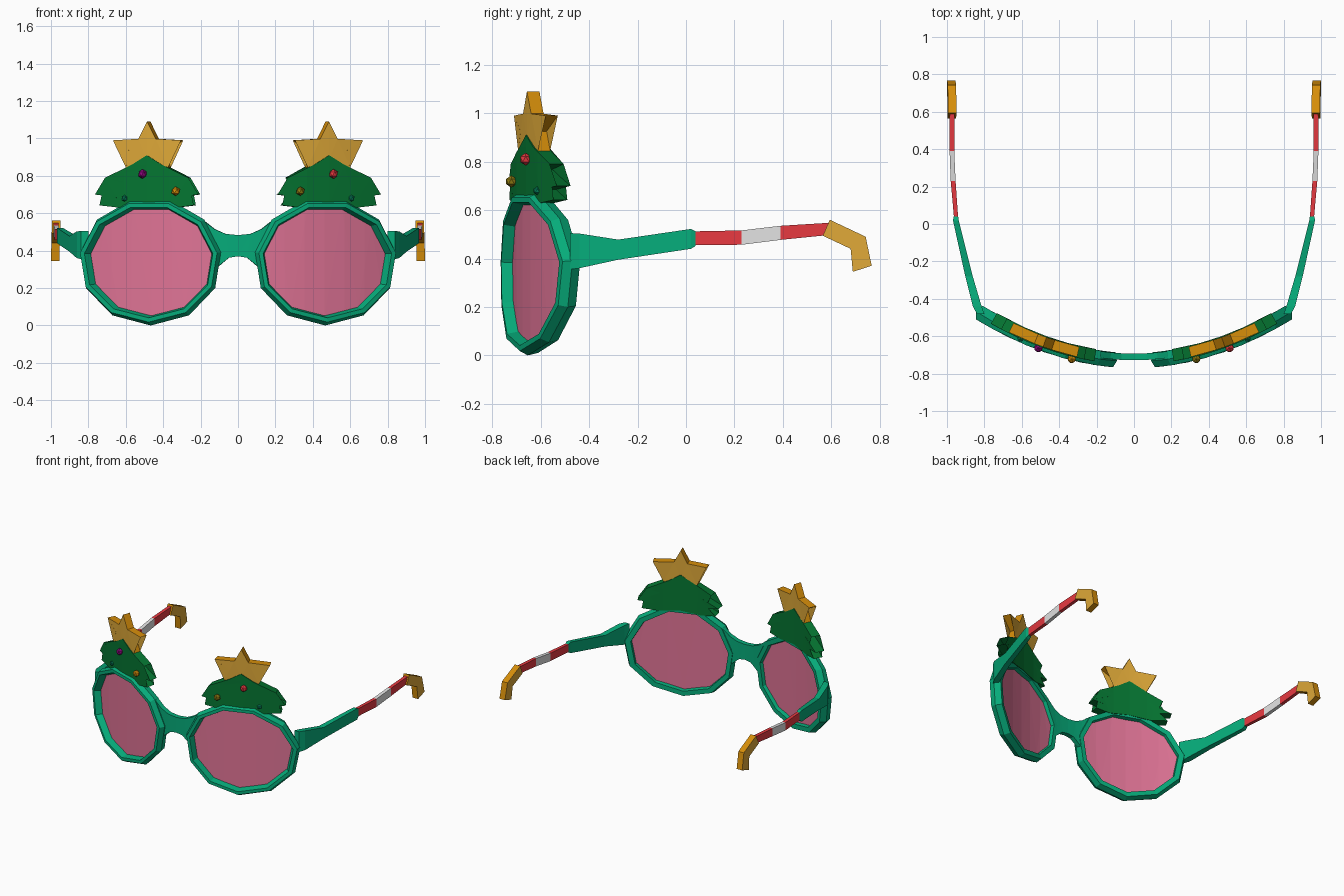
import bpy, bmesh, math
from mathutils import Vector

if "Cube" in bpy.data.objects:
    bpy.data.objects.remove(bpy.data.objects["Cube"])


def mat(name, r, g, b):
    def lin(c):
        c /= 255
        return c / 12.92 if c <= 0.04045 else ((c + 0.055) / 1.055) ** 2.4
    m = bpy.data.materials.new(name)
    m.diffuse_color = (lin(r), lin(g), lin(b), 1)
    m.use_nodes = True
    m.node_tree.nodes["Principled BSDF"].inputs["Base Color"].default_value = m.diffuse_color
    return m


FRAME = mat("frame green", 6, 172, 122)
TREE = mat("tree green", 5, 118, 50)
PINK = mat("lens pink", 224, 116, 150)
GOLD = mat("gold", 222, 168, 56)
ORANGE = mat("amber edge", 214, 142, 10)
RED = mat("red", 234, 58, 65)
WHITE = mat("white", 226, 226, 226)
PURPLE = mat("purple", 140, 5, 125)
OLIVE = mat("olive", 145, 125, 18)
TEAL = mat("teal", 5, 130, 92)

CURVE = 0.365


def warp(x, z, d):
    """Wrap flat (x, z) onto the curved face front, d units behind it."""
    a = abs(x)
    slope = 2 * CURVE * a
    n = math.hypot(slope, 1)
    return Vector((math.copysign(1, x) * (a - slope * d / n),
                   -0.77 + CURVE * a * a + d / n, z))


def finish(bm, name, mats):
    bmesh.ops.recalc_face_normals(bm, faces=bm.faces)
    me = bpy.data.meshes.new(name)
    bm.to_mesh(me)
    bm.free()
    for m in mats:
        me.materials.append(m)
    ob = bpy.data.objects.new(name, me)
    bpy.context.collection.objects.link(ob)
    return ob


def plate(name, pts, d0, d1, mats, cuts=()):
    """Extruded (x, z) outline bent along the face curve; caps use slot 0, edges the last slot."""
    bm = bmesh.new()
    front = [bm.verts.new((x, d0, z)) for x, z in pts]
    back = [bm.verts.new((x, d1, z)) for x, z in pts]
    caps = [bm.faces.new(front), bm.faces.new(back[::-1])]
    n = len(pts)
    for i in range(n):
        j = (i + 1) % n
        f = bm.faces.new((front[i], back[i], back[j], front[j]))
        f.material_index = len(mats) - 1
    bmesh.ops.triangulate(bm, faces=caps)
    for c in cuts:
        bmesh.ops.bisect_plane(bm, geom=bm.verts[:] + bm.edges[:] + bm.faces[:],
                               plane_co=(c, 0, 0), plane_no=(1, 0, 0))
    for v in bm.verts:
        v.co = warp(v.co.x, v.co.z, v.co.y)
    return finish(bm, name, mats)


def loft(name, secs, mats, s):
    """Box sections (y, x_in, x_out, z_low, z_high); one material slot per span."""
    bm = bmesh.new()
    rings = [[bm.verts.new((s * x, y, z)) for x, z in ((a, lo), (b, lo), (b, hi), (a, hi))]
             for y, a, b, lo, hi in secs]
    for k in range(len(rings) - 1):
        for i in range(4):
            j = (i + 1) % 4
            f = bm.faces.new((rings[k][i], rings[k][j], rings[k + 1][j], rings[k + 1][i]))
            f.material_index = min(k, len(mats) - 1)
    bm.faces.new(rings[0])
    bm.faces.new(rings[-1]).material_index = len(mats) - 1
    return finish(bm, name, mats)


SIDES, CX, CZ, RX, RZ = 11, 0.478, 0.342, 0.388, 0.342


def ring(s, inset):
    out = []
    for i in range(SIDES):
        t = 2 * math.pi * i / SIDES - math.pi / 2
        out.append((s * (CX + (RX - inset) * math.cos(t)), CZ + (RZ - inset) * math.sin(t)))
    return out


def mirrored(half):
    """Complete an outline whose first and last points lie on its axis."""
    return half + [(-x, z) for x, z in half[-2:0:-1]]


STAR = mirrored([(0, 1.09), (.047, .998), (.185, .99), (.08, .925), (.115, .845), (0, .885)])
PINE = mirrored([(0, .91), (.08, .86), (.225, .79), (.125, .768), (.28, .7),
                 (.16, .685), (.255, .642), (.15, .63), (0, .645)])
RIM = [(0, .035), (.018, 0), (.041, 0), (.052, .045), (.045, .08), (.01, .08)]
TX = .495

for s, side in ((1, "right"), (-1, "left")):
    # lens rim: profile swept round the eleven-sided outline
    bm = bmesh.new()
    loops = [[bm.verts.new(warp(x, z, d)) for x, z in ring(s, o)] for o, d in RIM]
    for k in range(len(RIM)):
        a, b = loops[k], loops[(k + 1) % len(RIM)]
        for i in range(SIDES):
            j = (i + 1) % SIDES
            bm.faces.new((a[i], a[j], b[j], b[i]))
    finish(bm, side + "_rim", [FRAME])

    # lens
    plate(side + "_lens", ring(s, .049), .046, .054, [PINK],
          [s * (CX + o) for o in (-.22, -.11, 0, .11, .22)])

    # tree and star on top
    bends = [s * (TX + o) for o in (-.12, 0, .12)]
    plate(side + "_tree", [(s * TX + x, z) for x, z in PINE], .02, .085, [TREE], bends)
    plate(side + "_star", [(s * TX + x, z) for x, z in STAR], .025, .08,
          [GOLD, ORANGE], [s * TX])

    # baubles
    top, mid = (RED, OLIVE) if s > 0 else (PURPLE, ORANGE)
    for i, (x, z, r, d, m) in enumerate(((.515, .81, .026, .012, top),
                                         (.335, .718, .025, .008, mid),
                                         (.615, .68, .018, .02, TEAL))):
        bm = bmesh.new()
        bmesh.ops.create_icosphere(bm, subdivisions=1, radius=r)
        bmesh.ops.translate(bm, verts=bm.verts, vec=warp(s * x, z, d))
        finish(bm, f"{side}_bauble_{i + 1}", [m])

    # temple arm and striped section
    loft(side + "_temple", [(-.48, .80, .84, .355, .505), (-.44, .815, .862, .36, .503),
                            (-.28, .862, .902, .395, .478), (.02, .937, .968, .44, .522),
                            (.04, .94, .964, .452, .512)], [FRAME], s)
    loft(side + "_striped_arm", [(.03, .94, .962, .455, .512), (.23, .954, .98, .457, .516),
                                 (.39, .961, .986, .477, .535), (.60, .961, .985, .498, .548)],
         [RED, WHITE, RED], s)

    # hooked ear tip, leaning slightly outward at the bottom
    hook = [(.594, .56), (.742, .49), (.767, .37), (.689, .345), (.68, .44), (.565, .494)]
    bm = bmesh.new()
    a = [bm.verts.new((s * (.949 + .03 * (.56 - z)), y, z)) for y, z in hook]
    b = [bm.verts.new((s * (.994 + .03 * (.56 - z)), y, z)) for y, z in hook]
    bm.faces.new(a)
    bm.faces.new(b[::-1])
    for i in range(6):
        j = (i + 1) % 6
        bm.faces.new((a[i], b[i], b[j], a[j])).material_index = 1
    finish(bm, side + "_ear_tip", [GOLD, ORANGE])

# nose bridge
upper = [(-.19, .56), (-.13, .515), (-.07, .49), (0, .483), (.07, .49), (.13, .515), (.19, .56)]
lower = [(.115, .42), (.115, .31), (.085, .335), (.05, .362), (0, .37),
         (-.05, .362), (-.085, .335), (-.115, .31), (-.115, .42)]
plate("nose_bridge", upper + lower, .042, .077, [FRAME])
